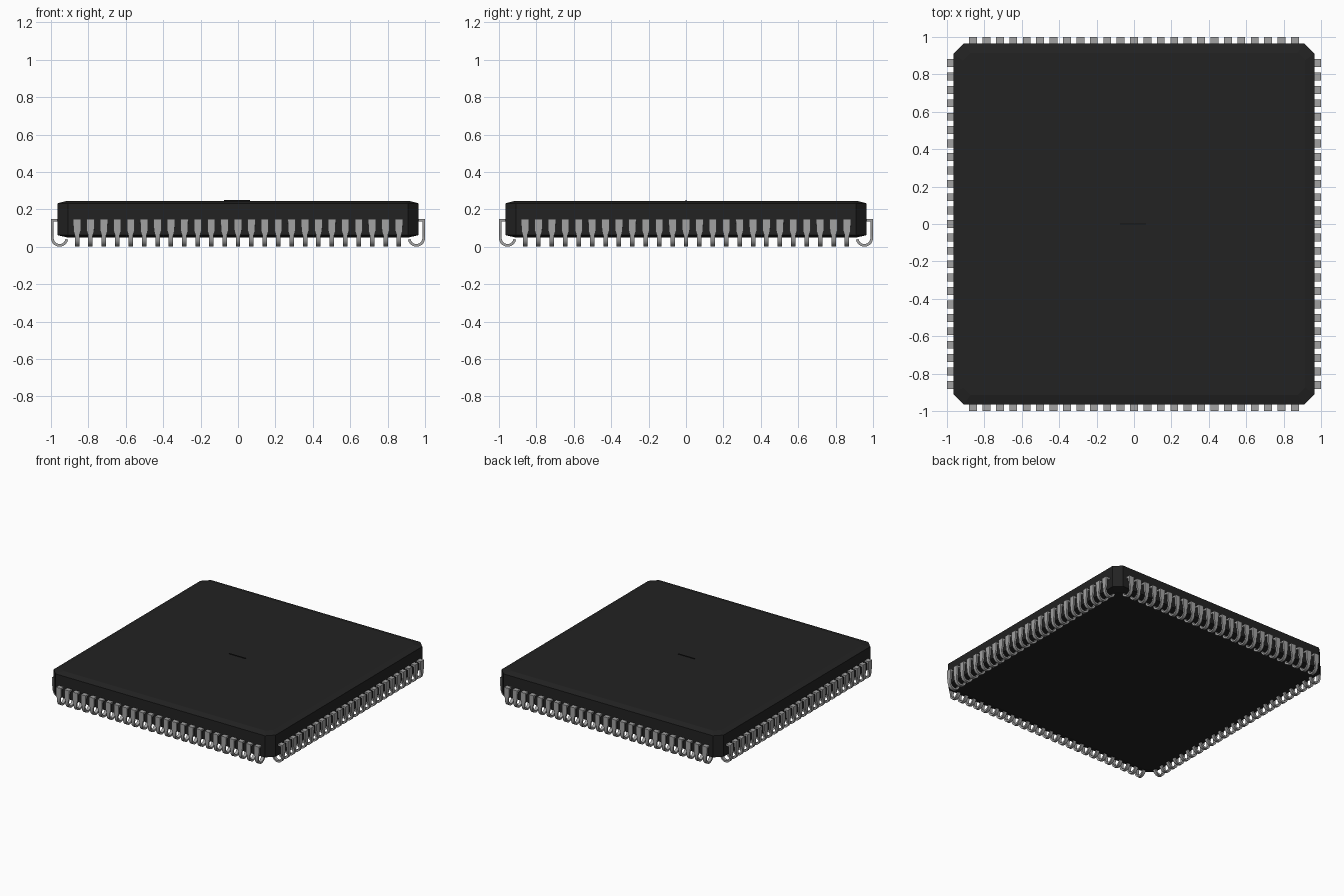
import bpy, bmesh, math
from mathutils import Matrix, Vector

cube = bpy.data.objects.get("Cube")
if cube:
    bpy.data.objects.remove(cube, do_unlink=True)


def material(name, value):
    m = bpy.data.materials.new(name)
    m.use_nodes = True
    col = (value, value, value, 1)
    m.diffuse_color = col
    m.node_tree.nodes["Principled BSDF"].inputs["Base Color"].default_value = col
    return m


PLASTIC = material("black plastic", 0.016)
METAL = material("grey metal", 0.36)
MARK = material("dark marking", 0.006)


def make_object(name, bm, mat):
    bmesh.ops.recalc_face_normals(bm, faces=bm.faces)
    mesh = bpy.data.meshes.new(name)
    bm.to_mesh(mesh)
    bm.free()
    mesh.materials.append(mat)
    ob = bpy.data.objects.new(name, mesh)
    bpy.context.collection.objects.link(ob)
    return ob


def bridge(bm, rings):
    """Skin closed rings of equal length and cap both ends."""
    loops = [[bm.verts.new(p) for p in ring] for ring in rings]
    n = len(loops[0])
    for a, b in zip(loops, loops[1:]):
        for i in range(n):
            j = (i + 1) % n
            bm.faces.new((a[i], a[j], b[j], b[i]))
    bm.faces.new(loops[0][::-1])
    bm.faces.new(loops[-1])


# Package body: square with cut corners and shallow bevels above and below
def octagon(half, cut, z):
    c = half - cut
    return [(half, -c, z), (half, c, z), (c, half, z), (-c, half, z),
            (-half, c, z), (-half, -c, z), (-c, -half, z), (c, -half, z)]


body = bmesh.new()
bridge(body, [octagon(0.915, 0.04, 0.05), octagon(0.965, 0.055, 0.062),
              octagon(0.965, 0.055, 0.232), octagon(0.915, 0.04, 0.245)])
make_object("package_body", body, PLASTIC)

# Small raised marking in the middle of the top
mark = bmesh.new()
bmesh.ops.create_cube(mark, size=1, matrix=Matrix.Translation((-0.005, 0, 0.246))
                      @ Matrix.Diagonal((0.14, 0.008, 0.006, 1)))
make_object("top_marking", mark, MARK)

# J-shaped lead: path in (outward, height) with half width, swept as a flat strip
THICK = 0.014
R = 0.046 - THICK / 2
CX, CZ = 0.954, 0.046
path = [(0.955, 0.142, 0.021), (0.993, 0.142, 0.021),
        (0.993, 0.085, 0.020), (0.993, 0.06, 0.012)]
path += [(CX + R * math.cos(math.radians(a)), CZ - R * math.sin(math.radians(a)), 0.012)
         for a in range(0, 173, 19)]


def lead_rings():
    rings = []
    for i, (u, z, w) in enumerate(path):
        p = Vector((u, z))
        prev = Vector(path[max(i - 1, 0)][:2])
        nxt = Vector(path[min(i + 1, len(path) - 1)][:2])
        d_in = (p - prev).normalized() if i else (nxt - p).normalized()
        d_out = (nxt - p).normalized() if i < len(path) - 1 else d_in
        t = (d_in + d_out).normalized()
        n = Vector((-t.y, t.x)) * (THICK / 2) / max(t.dot(d_in), 0.5)
        a, b = p + n, p - n
        rings.append([(a.x, -w, a.y), (a.x, w, a.y), (b.x, w, b.y), (b.x, -w, b.y)])
    return rings


# Twenty-five leads along each of the four sides
COUNT, PITCH = 25, 0.0717
base = lead_rings()
for side, name in enumerate(("left", "back", "right", "front")):
    bm = bmesh.new()
    rot = Matrix.Rotation(side * math.pi / 2, 3, 'Z')
    for k in range(COUNT):
        off = Vector((0, (k - (COUNT - 1) / 2) * PITCH, 0))
        bridge(bm, [[rot @ (Vector(v) + off) for v in ring] for ring in base])
    ob = make_object(name + "_leads", bm, METAL)
    bpy.ops.object.select_all(action='DESELECT')
    ob.select_set(True)
    bpy.context.view_layer.objects.active = ob
    bpy.ops.object.shade_smooth_by_angle(angle=math.radians(30))
